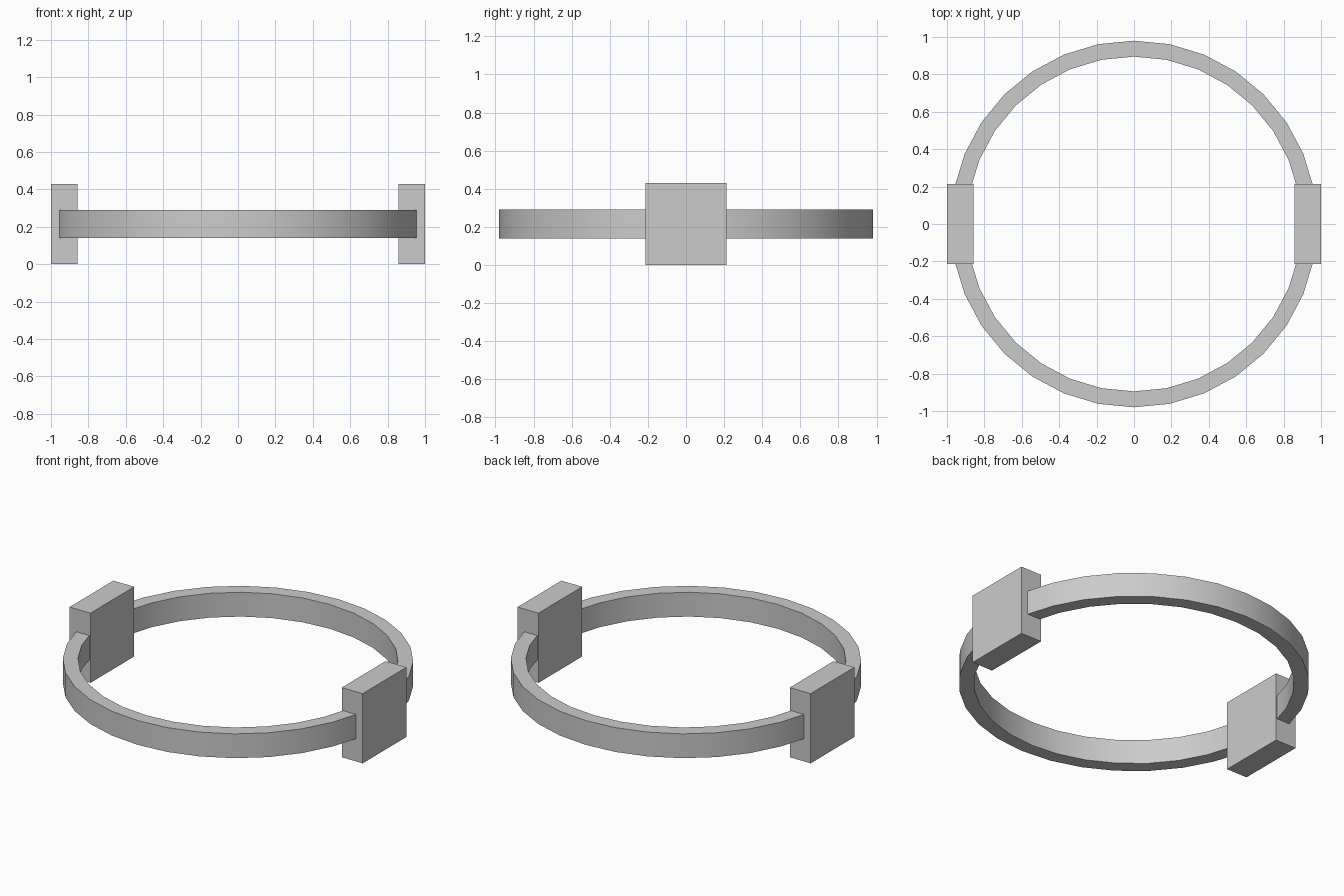
import bpy, bmesh, math

if "Cube" in bpy.data.objects:
    bpy.data.objects.remove(bpy.data.objects["Cube"])

SIDES = 32
R_OUT, R_IN = 0.98, 0.895
Z_LOW, Z_HIGH = 0.14, 0.29


def add_object(name, bm):
    bmesh.ops.recalc_face_normals(bm, faces=bm.faces)
    mesh = bpy.data.meshes.new(name)
    bm.to_mesh(mesh)
    bm.free()
    obj = bpy.data.objects.new(name, mesh)
    bpy.context.collection.objects.link(obj)
    return obj


# Flat band: a rectangular section swept round a 32-sided circle
bm = bmesh.new()
section = [(R_OUT, Z_LOW), (R_OUT, Z_HIGH), (R_IN, Z_HIGH), (R_IN, Z_LOW)]
rings = []
for i in range(SIDES):
    a = 2 * math.pi * i / SIDES
    rings.append([bm.verts.new((r * math.cos(a), r * math.sin(a), z)) for r, z in section])
for i in range(SIDES):
    a, b = rings[i], rings[(i + 1) % SIDES]
    for j in range(4):
        k = (j + 1) % 4
        bm.faces.new((a[j], b[j], b[k], a[k]))
band = add_object("band", bm)
bpy.context.view_layer.objects.active = band
band.select_set(True)
bpy.ops.object.shade_smooth_by_angle(angle=math.radians(30))

# Square blocks on the left and right of the band
for name, side in (("left_block", -1), ("right_block", 1)):
    bm = bmesh.new()
    bmesh.ops.create_cube(bm, size=1)
    bmesh.ops.scale(bm, vec=(0.142, 0.426, 0.43), verts=bm.verts)
    bmesh.ops.translate(bm, vec=(side * 0.929, 0, 0.215), verts=bm.verts)
    add_object(name, bm)
